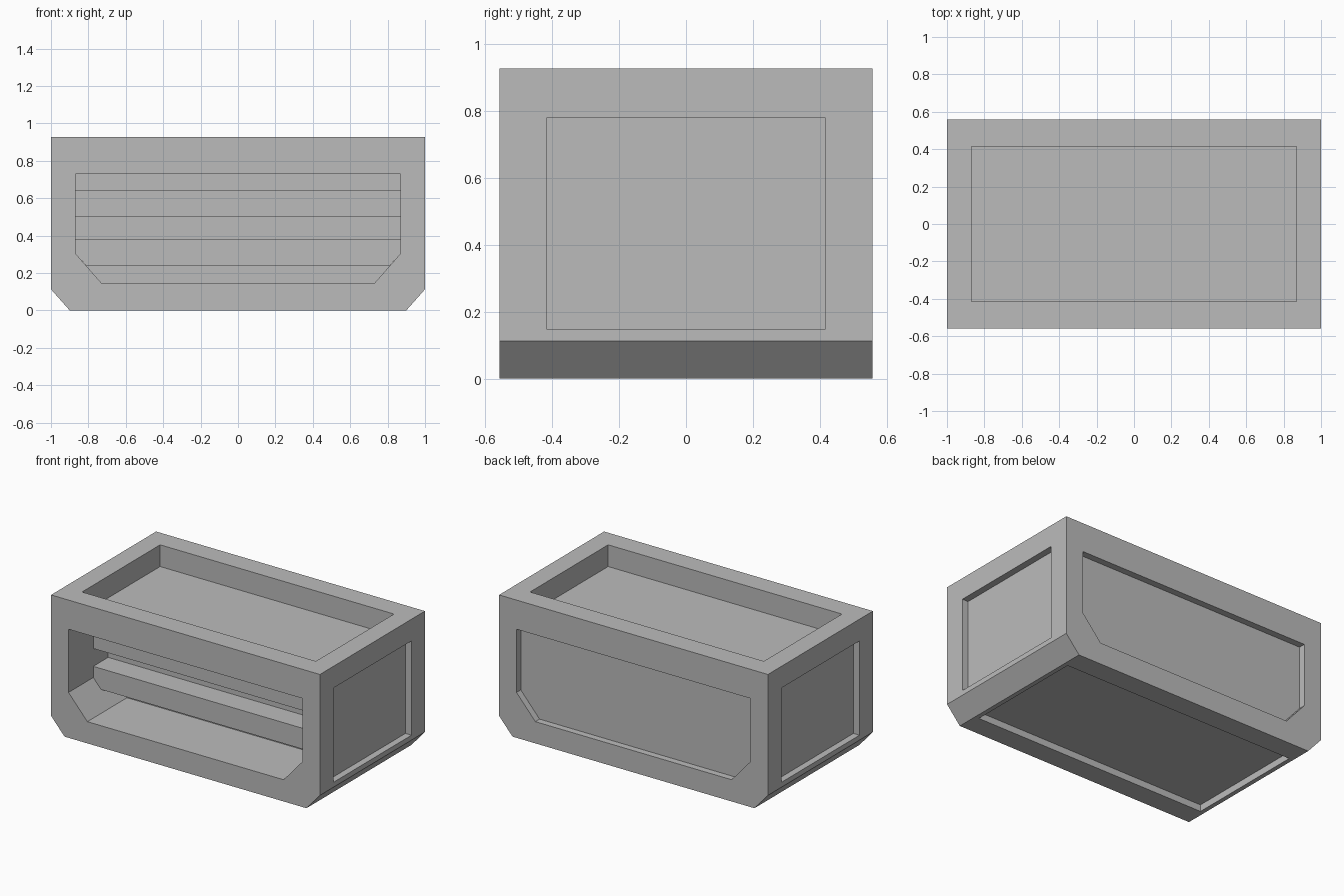
import bpy
import bmesh

cube = bpy.data.objects.get("Cube")
if cube:
    bpy.data.objects.remove(cube, do_unlink=True)

# Overall sizes
HALF_Y, TOP = 0.558, 0.926
IN_X, IN_Y, FLOOR, RIM = 0.87, 0.415, 0.146, 0.78
SHALLOW, OVER = 0.045, 0.1

grey = bpy.data.materials.new("plain_grey")
grey.use_nodes = True
colour = (0.5, 0.5, 0.5, 1)
grey.diffuse_color = colour
grey.node_tree.nodes["Principled BSDF"].inputs["Base Color"].default_value = colour


def prism(name, half_profile, y0, y1):
    """Mirror a half outline (x, z) across x = 0 and extrude it along y."""
    outline = half_profile + [(-x, z) for x, z in reversed(half_profile)]
    bm = bmesh.new()
    face = bm.faces.new([bm.verts.new((x, y0, z)) for x, z in outline])
    grown = bmesh.ops.extrude_face_region(bm, geom=[face])
    moved = [v for v in grown["geom"] if isinstance(v, bmesh.types.BMVert)]
    bmesh.ops.translate(bm, verts=moved, vec=(0, y1 - y0, 0))
    bmesh.ops.recalc_face_normals(bm, faces=bm.faces)
    mesh = bpy.data.meshes.new(name)
    bm.to_mesh(mesh)
    bm.free()
    mesh.materials.append(grey)
    obj = bpy.data.objects.new(name, mesh)
    bpy.context.collection.objects.link(obj)
    return obj


def box(name, x0, x1, z0, z1):
    """Box spanning the depth of the recessed panels."""
    half = (x1 - x0) / 2
    obj = prism(name, [(half, z0), (half, z1)], -IN_Y, IN_Y)
    obj.location.x = (x0 + x1) / 2
    return obj


def carve(body, cutter):
    cutter.hide_render = True
    bpy.context.view_layer.update()
    mod = body.modifiers.new("carve", "BOOLEAN")
    mod.operation = "DIFFERENCE"
    mod.solver = "EXACT"
    mod.object = cutter
    bpy.context.view_layer.objects.active = body
    bpy.ops.object.modifier_apply(modifier=mod.name)
    bpy.data.objects.remove(cutter, do_unlink=True)


# Main casing with chamfered lower edges
casing = prism("casing", [(0.9, 0), (1, 0.113), (1, TOP)], -HALF_Y, HALF_Y)

# Deep front opening and shallow back panel share one outline
opening = [(0.73, FLOOR), (IN_X, 0.305), (IN_X, 0.73)]
back_wall = -0.137
carve(casing, prism("front_cutter", opening, -HALF_Y - OVER, back_wall))
carve(casing, prism("back_cutter", opening, HALF_Y - SHALLOW, HALF_Y + OVER))

# Top tray, underside panel and the two side panels
carve(casing, box("top_cutter", -IN_X, IN_X, RIM, TOP + OVER))
carve(casing, box("underside_cutter", -IN_X, IN_X, -OVER, SHALLOW))
carve(casing, box("left_cutter", 1 - SHALLOW, 1 + OVER, FLOOR, RIM))
carve(casing, box("right_cutter", -1 - OVER, SHALLOW - 1, FLOOR, RIM))

# Two bars across the front opening
bar_front = -0.295
prism("upper_bar", [(IN_X, 0.5), (IN_X, 0.64)], bar_front, back_wall)
prism("lower_bar", [(0.812, 0.24), (IN_X, 0.305), (IN_X, 0.38)], bar_front, back_wall)
